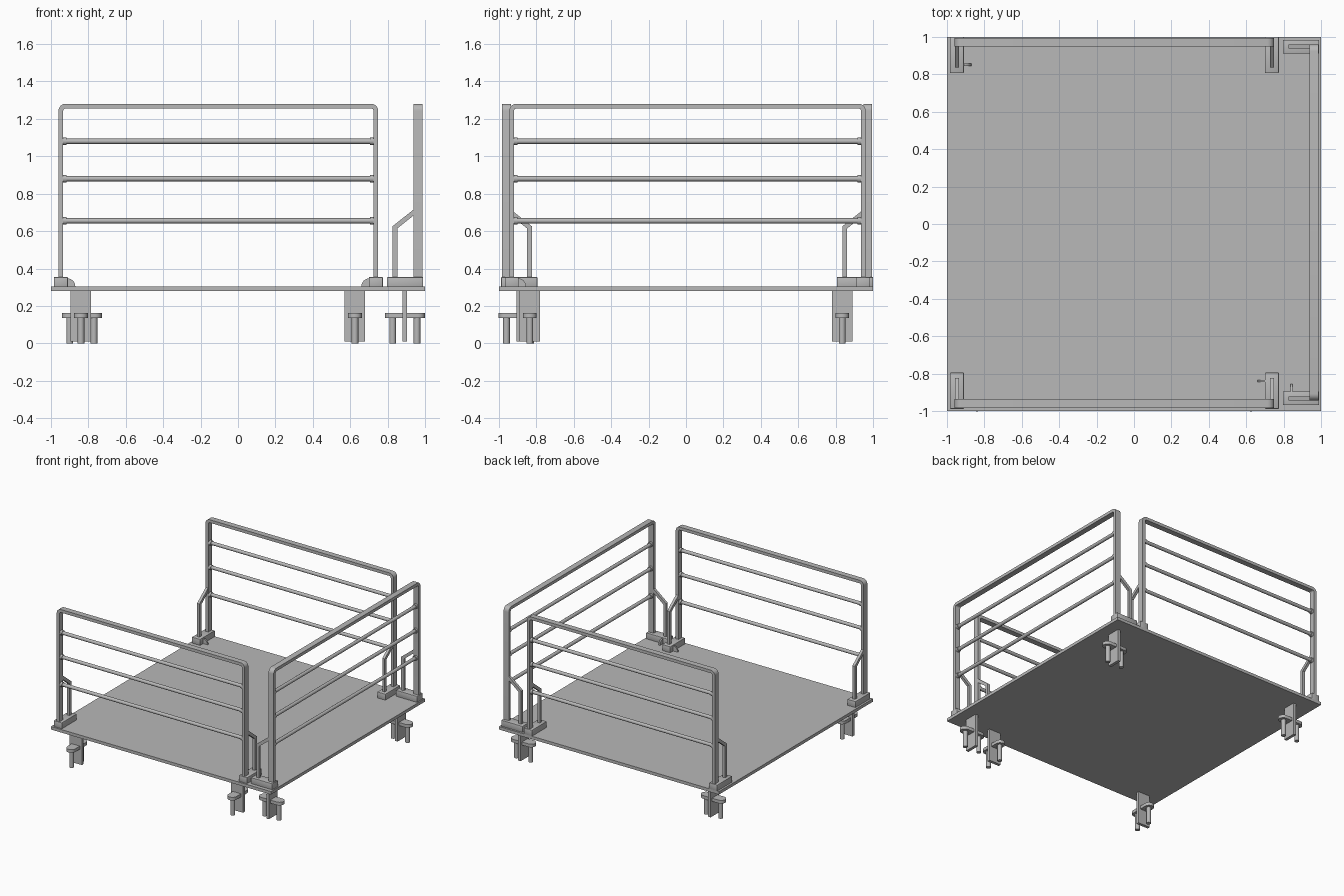
import bpy, bmesh, math
from mathutils import Matrix, Vector

if "Cube" in bpy.data.objects:
    bpy.data.objects.remove(bpy.data.objects["Cube"])

steel = bpy.data.materials.new("grey_steel")
steel.use_nodes = True
colour = (0.48, 0.48, 0.48, 1)
steel.diffuse_color = colour
steel.node_tree.nodes["Principled BSDF"].inputs["Base Color"].default_value = colour


def finish(name, bm, place=Matrix()):
    bmesh.ops.recalc_face_normals(bm, faces=bm.faces)
    mesh = bpy.data.meshes.new(name)
    bm.to_mesh(mesh)
    bm.free()
    mesh.transform(place)
    mesh.materials.append(steel)
    mesh.shade_smooth()
    mesh.set_sharp_from_angle(angle=math.radians(35))
    obj = bpy.data.objects.new(name, mesh)
    bpy.context.collection.objects.link(obj)
    return obj


def box(name, lo, hi, place=Matrix(), bevel=0):
    bm = bmesh.new()
    lo, hi = Vector(lo), Vector(hi)
    size = hi - lo
    bmesh.ops.create_cube(bm, size=1, matrix=Matrix.Translation((lo + hi) / 2) @ Matrix.Diagonal((*size, 1)))
    if bevel:
        bmesh.ops.bevel(bm, geom=bm.edges[:], offset=bevel, segments=2, affect='EDGES', profile=0.5)
    return finish(name, bm, place)


def rod(name, start, end, radius, place=Matrix()):
    start, end = Vector(start), Vector(end)
    axis = end - start
    turn = axis.to_track_quat('Z', 'Y').to_matrix().to_4x4()
    bm = bmesh.new()
    bmesh.ops.create_cone(bm, cap_ends=True, segments=16, radius1=radius, radius2=radius,
                          depth=axis.length, matrix=Matrix.Translation((start + end) / 2) @ turn)
    return finish(name, bm, place)


def prism(name, outline, depth, to3d, place=Matrix()):
    """Extrude a flat outline by depth, centred on its plane."""
    bm = bmesh.new()
    face = bm.faces.new([bm.verts.new(to3d(a, b, -depth / 2)) for a, b in outline])
    step = Vector(to3d(0, 0, depth)) - Vector(to3d(0, 0, 0))
    out = bmesh.ops.extrude_face_region(bm, geom=[face], use_keep_orig=True)
    bmesh.ops.translate(bm, vec=step, verts=[v for v in out["geom"] if isinstance(v, bmesh.types.BMVert)])
    return finish(name, bm, place)


def thicken(path, width):
    """Outline of a flat strip following a centre line, with mitred bends."""
    pts = [Vector(p) for p in path]
    left, right = [], []
    for i, p in enumerate(pts):
        d0 = (p - pts[i - 1]).normalized() if i else (pts[1] - p).normalized()
        d1 = (pts[i + 1] - p).normalized() if i < len(pts) - 1 else d0
        n0, n1 = Vector((-d0.y, d0.x)), Vector((-d1.y, d1.x))
        mitre = (n0 + n1).normalized()
        off = mitre * (width / 2 / mitre.dot(n0))
        left.append(p + off)
        right.append(p - off)
    return left + right[::-1]


def along(u, z, v):
    return (u, v, z)


def across(v, z, u):
    return (u, v, z)


def arc(cx, cz, r, a0, a1, n=6):
    return [(cx + r * math.cos(math.radians(a0 + (a1 - a0) * i / n)),
             cz + r * math.sin(math.radians(a0 + (a1 - a0) * i / n))) for i in range(n + 1)]


DECK_TOP, RAIL_TOP, BAR = 0.305, 1.268, 0.025


# Guardrail: local x runs along it, local +y points to the deck centre
def guardrail(side, x, y, angle, half, lever_end):
    place = Matrix.Translation((x, y, 0)) @ Matrix.Rotation(math.radians(angle), 4, 'Z')
    r = 0.025
    path = ([(-half, DECK_TOP)] + arc(-half + r, RAIL_TOP - r, r, 180, 90)
            + arc(half - r, RAIL_TOP - r, r, 90, 0) + [(half, DECK_TOP)])
    prism(side + "_rail_frame", thicken(path, BAR), 0.047, along, place)

    # cross rails with end collars
    for i, z in enumerate((0.655, 0.88, 1.08)):
        rod(f"{side}_cross_rail_{i}", (-half, 0, z), (half, 0, z), 0.014, place)
        for s in (-1, 1):
            rod(f"{side}_collar_{i}", (s * half, 0, z), (s * (half - 0.03), 0, z), 0.02, place)

    # foot bracket and bent brace behind each post
    for s in (-1, 1):
        post = place @ Matrix.Translation((s * half, 0, 0))
        box(side + "_foot_bracket", (-0.037, -0.028, DECK_TOP - 0.005), (0.037, 0.165, 0.354), post, 0.003)
        brace = [(0.123, DECK_TOP), (0.123, 0.62), (0.01, 0.71)]
        prism(side + "_brace", thicken(brace, BAR), 0.022, across, post)

    # small rounded release lever on one bracket
    if lever_end:
        edge = lever_end * (half - 0.035)
        quarter = [(edge, DECK_TOP)] + [(edge - lever_end * a, DECK_TOP + b)
                                        for a, b in arc(0, 0, 0.042, 0, 90)]
        lever = place @ Matrix.Translation((0, 0.12, 0))
        prism(side + "_release_lever", quarter, 0.012, along, lever)


# Clamp under the deck: hanging plate with a capped pin on each face
def clamp(name, x, y, angle):
    place = Matrix.Translation((x, y, 0)) @ Matrix.Rotation(math.radians(angle), 4, 'Z')
    box(name + "_clamp_plate", (-0.055, -0.012, 0.01), (0.055, 0.012, 0.285), place)
    for s in (-1, 1):
        # cap with a rounded outer end
        cap = [(-0.037, 0.005)] + [(a, b + 0.07) for a, b in arc(0, 0, 0.037, 180, 0, 10)] + [(0.037, 0.005)]
        prism(name + "_clamp_cap", [(a, s * b) for a, b in cap], 0.026,
              lambda a, b, d: (a, b, 0.148 + d), place)
        rod(name + "_clamp_pin", (0, s * 0.065, 0), (0, s * 0.065, 0.145), 0.018, place)


# Deck
box("deck", (-1, -1, 0.28), (1, 1, DECK_TOP))

# Three guardrails, one side left open
guardrail("front", -0.105, -0.96, 0, 0.842, 1)
guardrail("back", -0.105, 0.972, 180, 0.842, 1)
guardrail("left", 0.962, 0.008, 90, 0.94, -1)

# Five clamps
clamp("front_right", -0.84, -0.895, 0)
clamp("front_left", 0.625, -0.895, 0)
clamp("left_front", 0.892, -0.835, 90)
clamp("left_back", 0.892, 0.835, 90)
clamp("back_right", -0.835, 0.835, 90)
